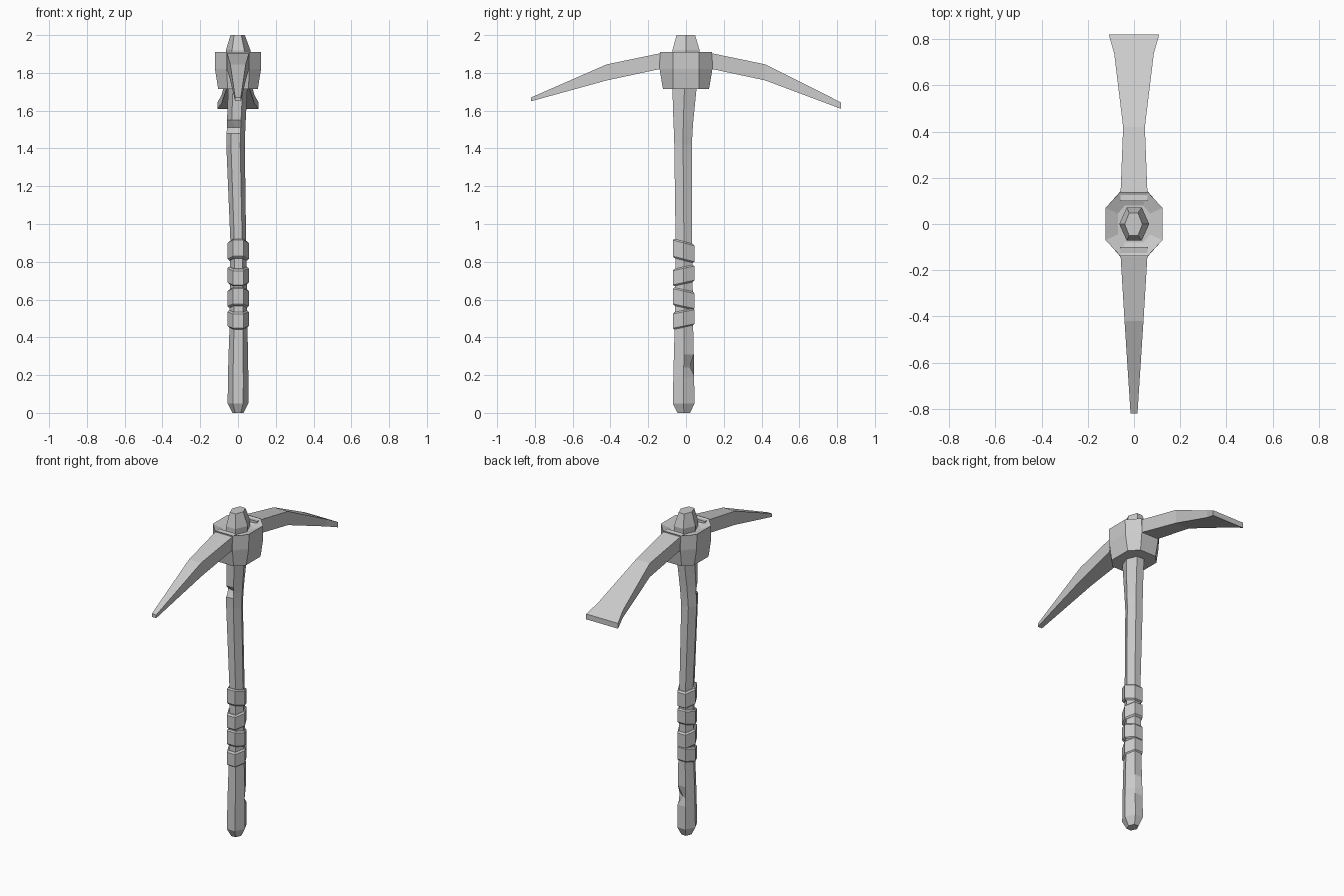
import bpy, bmesh
from math import cos, sin, pi


def loft(name, rings):
    """Skin a list of equal-length point rings and cap both ends."""
    bm = bmesh.new()
    loops = [[bm.verts.new(p) for p in ring] for ring in rings]
    n = len(loops[0])
    for a, b in zip(loops, loops[1:]):
        for i in range(n):
            j = (i + 1) % n
            bm.faces.new((a[i], a[j], b[j], b[i]))
    bm.faces.new(loops[0][::-1])
    bm.faces.new(loops[-1])
    bmesh.ops.recalc_face_normals(bm, faces=bm.faces)
    mesh = bpy.data.meshes.new(name)
    bm.to_mesh(mesh)
    bm.free()
    ob = bpy.data.objects.new(name, mesh)
    bpy.context.collection.objects.link(ob)
    return ob


def hexagon(z, x0, x1, y0, y1, tilt=0.0):
    """Hexagon with corners on the x axis, filling the given extents."""
    cx, cy, rx, ry = (x0 + x1) / 2, (y0 + y1) / 2, (x1 - x0) / 2, (y1 - y0) / 2
    pts = []
    for i in range(6):
        y = ry * sin(i * pi / 3) / sin(pi / 3)
        pts.append([cx + rx * cos(i * pi / 3), cy + y, z + tilt * y])
    return pts


# Hexagonal shaft, slightly bent, with two chips cut into its corners
sections = [
    (0.00, -0.030, 0.030, -0.045, 0.022),
    (0.05, -0.055, 0.055, -0.070, 0.045),
    (0.19, -0.053, 0.055, -0.067, 0.043),
    (0.24, -0.052, 0.054, -0.066, 0.042),
    (0.31, -0.050, 0.053, -0.064, 0.041),
    (0.45, -0.045, 0.050, -0.060, 0.038),
    (0.90, -0.040, 0.043, -0.055, 0.033),
    (1.42, -0.062, 0.036, -0.062, 0.031),
    (1.48, -0.060, 0.038, -0.064, 0.034),
    (1.51, -0.059, 0.039, -0.065, 0.036),
    (1.55, -0.058, 0.041, -0.067, 0.039),
    (1.72, -0.052, 0.050, -0.072, 0.056),
    (1.92, -0.064, 0.066, -0.072, 0.072),
    (2.00, -0.040, 0.036, -0.050, 0.048),
]
shaft = [hexagon(*s) for s in sections]
for ring, corner in ((3, 1), (9, 4)):
    shaft[ring][corner][0] *= 0.35
    shaft[ring][corner][1] *= 0.45
loft("shaft", shaft)

# Grip bands, tilted alternately
for k, (z0, z1, tilt) in enumerate([(0.46, 0.535, 0.2), (0.565, 0.645, -0.22),
                                    (0.69, 0.765, 0.22), (0.815, 0.90, -0.26)]):
    outer = (-0.055, 0.057, -0.070, 0.044)
    inner = (-0.047, 0.049, -0.062, 0.036)
    loft(f"grip_band_{k + 1}", [hexagon(z0 - 0.008, *inner, tilt), hexagon(z0, *outer, tilt),
                                hexagon(z1, *outer, tilt), hexagon(z1 + 0.008, *inner, tilt)])


# Octagonal collar, tapered underneath and slightly dished on top
def octagon(z, xw, yw, xn, yn):
    return [(xw, -yw, z), (xw, yw, z), (xn, yn, z), (-xn, yn, z),
            (-xw, yw, z), (-xw, -yw, z), (-xn, -yn, z), (xn, -yn, z)]


loft("head_collar", [octagon(1.715, 0.105, 0.07, 0.055, 0.122),
                     octagon(1.82, 0.122, 0.07, 0.06, 0.14),
                     octagon(1.91, 0.123, 0.07, 0.06, 0.138),
                     octagon(1.885, 0.07, 0.045, 0.04, 0.08)])


# Curved blades: y, half width, bottom z, top z
def blade(name, stations):
    loft(name, [[(-w, y, a), (w, y, a), (w, y, b), (-w, y, b)] for y, w, a, b in stations])


blade("pick_blade", [(-0.10, 0.06, 1.825, 1.908), (-0.14, 0.058, 1.82, 1.903),
                     (-0.42, 0.041, 1.76, 1.845), (-0.82, 0.015, 1.65, 1.67)])
blade("adze_blade", [(0.10, 0.06, 1.825, 1.908), (0.14, 0.058, 1.82, 1.903),
                     (0.42, 0.047, 1.76, 1.845), (0.74, 0.086, 1.64, 1.685),
                     (0.82, 0.109, 1.61, 1.643)])
